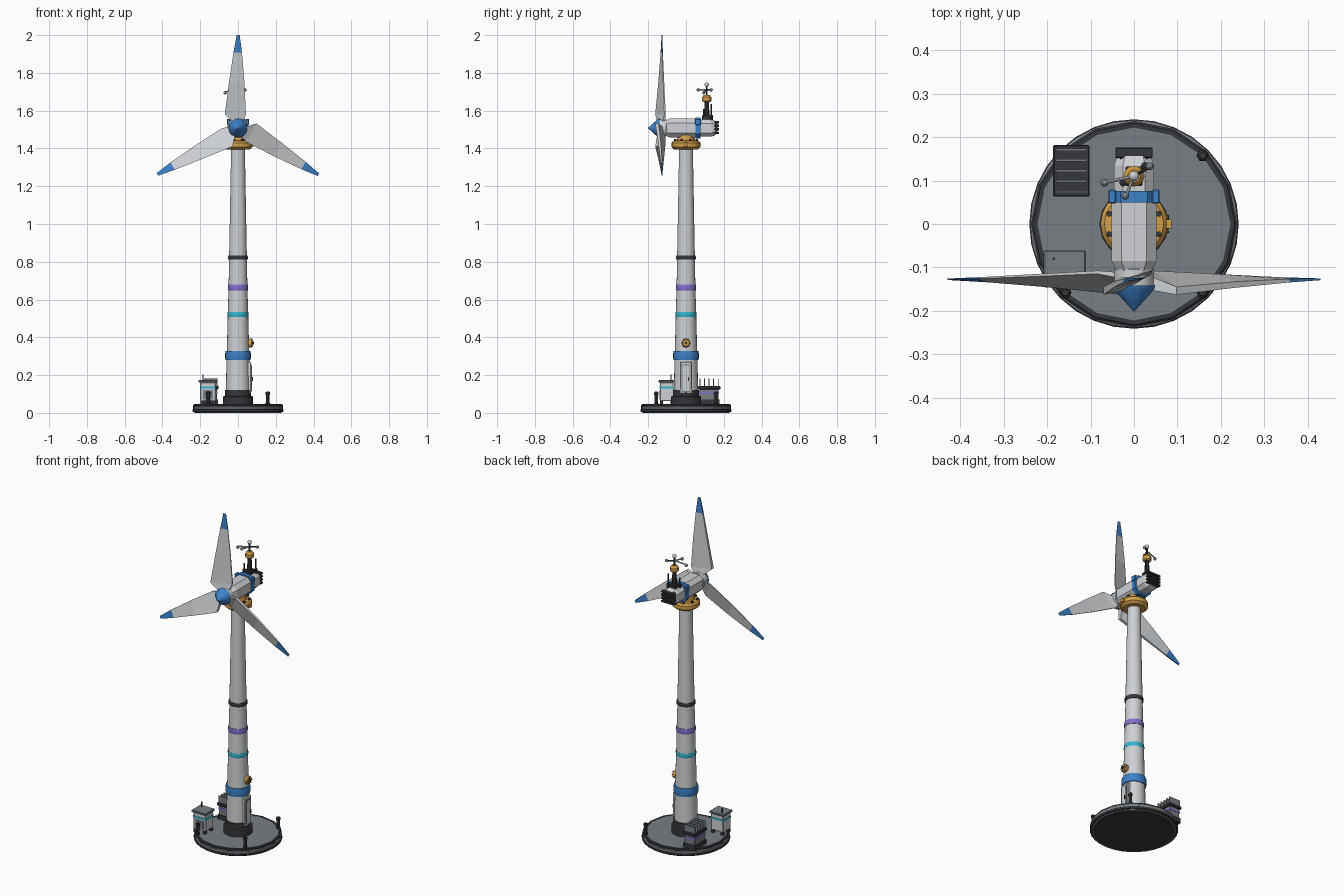
import bpy, bmesh
from math import sin, cos, tan, pi, radians
from mathutils import Matrix, Vector

if "Cube" in bpy.data.objects:
    bpy.data.objects.remove(bpy.data.objects["Cube"])


def material(name, r, g, b):
    m = bpy.data.materials.new(name)
    m.use_nodes = True
    m.diffuse_color = (r, g, b, 1)
    m.node_tree.nodes["Principled BSDF"].inputs["Base Color"].default_value = (r, g, b, 1)
    return m


LIGHT = material("light grey", .62, .64, .66)
STEEL = material("steel grey", .19, .21, .235)
DARK = material("charcoal", .035, .038, .043)
BLUE = material("blue", .045, .22, .58)
GOLD = material("amber", .66, .35, .07)
CYAN = material("cyan", .03, .46, .6)
PURPLE = material("purple", .24, .16, .62)
smooth_parts = []


def finish(name, bm, mats, matrix=None):
    bmesh.ops.recalc_face_normals(bm, faces=bm.faces)
    me = bpy.data.meshes.new(name)
    bm.to_mesh(me)
    bm.free()
    for m in mats:
        me.materials.append(m)
    ob = bpy.data.objects.new(name, me)
    bpy.context.collection.objects.link(ob)
    if matrix:
        me.transform(matrix)
    return ob


def loft(name, rings, mat, matrix=None):
    """Skin a list of equal-length point loops and cap both ends."""
    bm = bmesh.new()
    loops = [[bm.verts.new(p) for p in ring] for ring in rings]
    n = len(loops[0])
    for a, b in zip(loops, loops[1:]):
        for i in range(n):
            j = (i + 1) % n
            bm.faces.new((a[i], a[j], b[j], b[i]))
    bm.faces.new(loops[0])
    bm.faces.new(loops[-1])
    return finish(name, bm, [mat], matrix)


def lathe(name, profile, mat, sides=24, at=(0, 0, 0), axis=(0, 0, 1), smooth=True):
    rings = [[(r * cos(2 * pi * i / sides), r * sin(2 * pi * i / sides), z)
              for i in range(sides)] for r, z in profile]
    turn = Vector((0, 0, 1)).rotation_difference(Vector(axis)).to_matrix().to_4x4()
    ob = loft(name, rings, mat, Matrix.Translation(at) @ turn)
    if smooth:
        smooth_parts.append(ob)
    return ob


def rod(name, start, end, r, mat, sides=8):
    d = Vector(end) - Vector(start)
    return lathe(name, [(r, 0), (r, d.length)], mat, sides, start, d)


def ball(name, at, r, mat):
    return lathe(name, [(max(r * sin(pi * k / 6), r * .02), -r * cos(pi * k / 6))
                        for k in range(7)], mat, 12, at)


def box(name, x, y, z, mat, bevel=0):
    bm = bmesh.new()
    bmesh.ops.create_cube(bm, size=1)
    for v in bm.verts:
        v.co = [(lo + hi) / 2 + c * (hi - lo) for c, (lo, hi) in zip(v.co, (x, y, z))]
    if bevel:
        bmesh.ops.bevel(bm, geom=bm.edges[:], offset=bevel, segments=1, affect='EDGES')
    return finish(name, bm, [mat])


def octagons(name, stations, mat, zc):
    """Chamfered box running along y; stations are (y, half width, half height)."""
    rings = []
    for y, w, h in stations:
        a, b = w * .55, h * .55
        rings.append([(x, y, zc + z) for x, z in ((w, b), (a, h), (-a, h), (-w, b),
                                                 (-w, -b), (-a, -h), (a, -h), (w, -b))])
    return loft(name, rings, mat)


# Foundation
lathe("foundation_disc", [(.228, 0), (.239, .01), (.239, .032), (.23, .038)], STEEL, 32)
lathe("foundation_skirt", [(.236, .004), (.241, .008), (.241, .018), (.236, .022)], DARK, 32)
lathe("foundation_rim", [(.237, .03), (.237, .042), (.232, .046), (.222, .046), (.222, .03)],
      DARK, 16, smooth=False)
lathe("foundation_deck", [(.223, .03), (.223, .0445)], STEEL, 16, smooth=False)
lathe("foundation_underside", [(.222, -.0), (.222, .005)], DARK, 32).location.z = -.0005
for i in range(4):
    a = pi / 4 + i * pi / 2
    lathe("bollard", [(.014, .04), (.014, .05), (.01, .052), (.01, .094), (.013, .096),
                      (.013, .108), (.008, .112)], DARK, 6,
          (.223 * cos(a), .223 * sin(a), 0), smooth=False)

# Tower with coloured bands
lathe("tower_collar", [(.08, .04), (.08, .085), (.07, .09), (.07, .12), (.064, .122)], DARK, 16)
lathe("tower", [(.065, .1), (.06, .3), (.05, .66), (.047, .82), (.036, 1.42)], LIGHT, 24)


def band(name, z, h, r, mat):
    lathe(name, [(r * .9, z - h), (r * .97, z - h), (r, z - h * .5), (r, z + h * .5),
                 (r * .97, z + h), (r * .9, z + h)], mat)


band("blue_band", .303, .024, .068, BLUE)
band("cyan_band", .52, .013, .056, CYAN)
band("purple_band", .664, .015, .054, PURPLE)
band("section_joint", .822, .011, .052, DARK)

# Entrance door
box("door_frame", (.04, .069), (-.031, .031), (.1, .27), LIGHT, .004)
box("door_panel", (.06, .072), (-.022, .022), (.11, .256), STEEL)
box("door_inset", (.06, .074), (-.018, .018), (.115, .25), LIGHT)
box("door_handle", (.07, .08), (.01, .015), (.17, .19), DARK)

# Round hatch on the tower side
lathe("hatch_ring", [(.018, .05), (.024, .062), (.024, .072), (.018, .078)], GOLD, 12,
      (0, 0, .37), (1, 0, 0))
lathe("hatch_hub", [(.008, .07), (.008, .084)], DARK, 8, (0, 0, .37), (1, 0, 0))
for i in range(6):
    a = i * pi / 3
    rod("hatch_bolt", (.074, .018 * cos(a), .37 + .018 * sin(a)),
        (.08, .018 * cos(a), .37 + .018 * sin(a)), .0035, DARK, 6)

# Yaw ring under the nacelle
lathe("yaw_ring", [(.04, 1.395), (.062, 1.395), (.077, 1.408), (.077, 1.43), (.068, 1.44),
                   (.048, 1.442), (.044, 1.47)], GOLD, 20)
for i in range(8):
    a = pi / 8 + i * pi / 4
    rod("yaw_bolt", (.062 * cos(a), .062 * sin(a), 1.435),
        (.062 * cos(a), .062 * sin(a), 1.449), .007, DARK, 6)
box("yaw_sensor", (.07, .086), (-.01, .01), (1.41, 1.432), GOLD)

# Nacelle
HUB = 1.508
octagons("nacelle_front", [(-.108, .04, .04), (-.085, .052, .05), (.055, .052, .05)], LIGHT, HUB)
octagons("nacelle_rear", [(.05, .046, .046), (.135, .046, .046), (.157, .038, .037)], LIGHT, HUB)
octagons("nacelle_band", [(.05, .056, .056), (.076, .056, .056)], BLUE, HUB)
box("vent_core", (-.032, .032), (.15, .166), (1.478, 1.543), DARK)
for i in range(4):
    z = 1.482 + i * .019
    box("vent_slat", (-.043, .043), (.152, .176), (z - .006, z + .006), DARK, .002)
for s in (-1, 1):
    box("band_clamp", (s * .05 - .009, s * .05 + .009), (.047, .079), (1.525, 1.557), BLUE, .003)

# Rotor hub and nose cone
lathe("rotor_hub", [(.036, -.025), (.046, -.02), (.046, .02), (.04, .03)], LIGHT, 16,
      (0, -.125, HUB), (0, -1, 0))
lathe("nose_cone", [(.05, 0), (.048, .008), (.001, .06)], BLUE, 16, (0, -.141, HUB), (0, -1, 0))

# Blades: (radius, leading edge, trailing edge, half thickness, twist in degrees)
stations = [(.03, -.022, .024, .016, 22), (.073, -.07, .042, .009, 21), (.24, -.048, .034, .007, 15),
            (.4, -.024, .021, .004, 8), (.492, -.007, .009, .002, 2)]
for i in range(3):
    rings = []
    for r, lead, trail, t, twist in stations:
        k = tan(radians(twist))
        rings.append([(lead, lead * k - t, r), (trail, trail * k - t * .4, r),
                      (trail, trail * k + t * .4, r), (lead, lead * k + t, r)])
    blade = loft("rotor_blade", rings, LIGHT)
    blade.data.materials.append(BLUE)
    for f in blade.data.polygons:
        f.material_index = int(f.center.z > .41)
    blade.data.transform(Matrix.Translation((0, -.127, HUB)) @ Matrix.Rotation(i * 2 * pi / 3, 4, 'Y'))

# Roof mast with beacon and wind instruments
MY = .11
box("mast_base", (-.02, .02), (MY - .022, MY + .022), (1.55, 1.575), DARK, .003)
lathe("mast_post", [(.015, 1.56), (.011, 1.65)], DARK, 8, (0, MY, 0))
lathe("beacon", [(.016, 1.645), (.024, 1.652), (.024, 1.672), (.015, 1.684)], GOLD, 12, (0, MY, 0))
rod("mast_rod", (0, MY, 1.68), (0, MY, 1.74), .005, DARK)
ball("mast_ball", (0, MY, 1.738), .012, LIGHT)
rod("wind_arm", (0, MY, 1.71), (-.07, .095, 1.7), .004, LIGHT)
rod("wind_arm", (0, MY, 1.71), (.038, .133, 1.71), .004, DARK)
rod("wind_arm", (0, MY, 1.71), (-.02, .062, 1.71), .004, LIGHT)
for p in ((-.068, .095, 1.695), (.036, .133, 1.71), (-.02, .065, 1.71)):
    ball("wind_cup", p, .009, STEEL)
for x, y, top in ((-.025, .095, 1.61), (.025, .134, 1.635)):
    lathe("roof_antenna", [(.009, 1.55), (.009, 1.575), (.004, 1.578), (.004, top)], DARK, 8, (x, y, 0))

# Control cabinet
for x in (-.19, -.128):
    for y in (-.13, -.075):
        box("cabinet_foot", (x - .008, x + .008), (y - .008, y + .008), (.04, .066), DARK)
box("cabinet_body", (-.2, -.118), (-.138, -.067), (.062, .162), LIGHT, .003)
box("cabinet_stripe", (-.202, -.116), (-.14, -.065), (.128, .139), CYAN)
box("cabinet_door", (-.185, -.133), (-.141, -.13), (.072, .12), STEEL)
box("cabinet_roof", (-.208, -.111), (-.146, -.06), (.16, .173), STEEL, .003)
rod("cabinet_antenna", (-.185, -.08, .17), (-.185, -.08, .202), .003, DARK)

# Transformer with cooling fins
box("transformer_plinth", (-.183, -.105), (.067, .177), (.04, .07), DARK)
box("transformer_body", (-.178, -.11), (.072, .172), (.065, .13), STEEL, .003)
box("transformer_stripe", (-.18, -.108), (.07, .174), (.102, .113), PURPLE)
box("transformer_lid", (-.186, -.102), (.063, .182), (.125, .142), DARK, .003)
for i in range(5):
    y = .074 + i * .0242
    box("cooling_fin", (-.18, -.108), (y - .0025, y + .0025), (.14, .182), STEEL)

# Smooth the turned parts, keeping hard edges
bpy.ops.object.select_all(action='DESELECT')
for ob in smooth_parts:
    ob.select_set(True)
bpy.context.view_layer.objects.active = smooth_parts[0]
bpy.ops.object.shade_smooth_by_angle(angle=radians(30))
